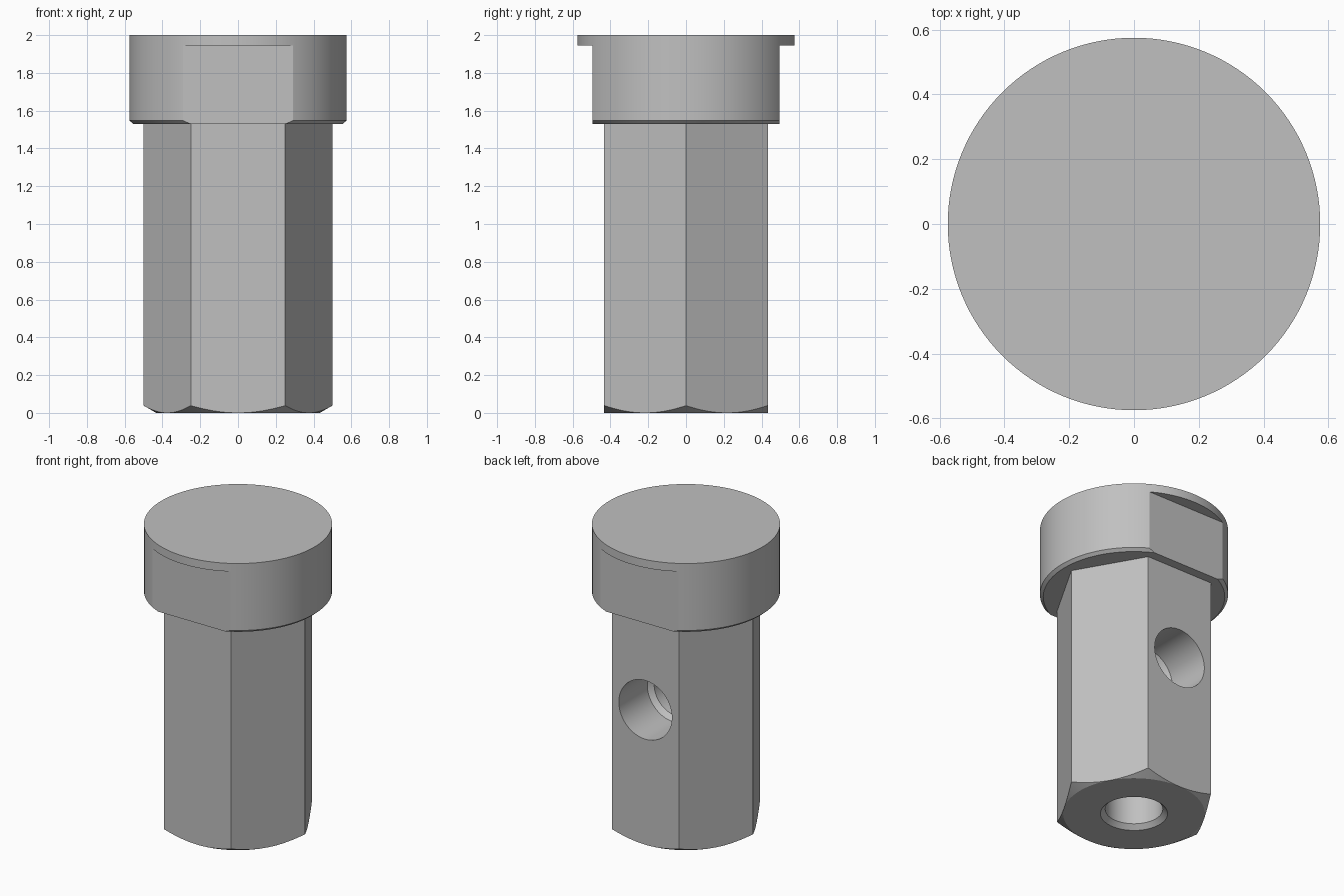
import bpy, bmesh, math
from mathutils import Matrix

cube = bpy.data.objects.get("Cube")
if cube:
    bpy.data.objects.remove(cube, do_unlink=True)

steel = bpy.data.materials.new("plain grey")
steel.use_nodes = True
grey = (0.53, 0.53, 0.53, 1)
steel.diffuse_color = grey
steel.node_tree.nodes["Principled BSDF"].inputs["Base Color"].default_value = grey


def finish(name, bm):
    bmesh.ops.recalc_face_normals(bm, faces=bm.faces[:])
    mesh = bpy.data.meshes.new(name)
    bm.to_mesh(mesh)
    bm.free()
    mesh.materials.append(steel)
    obj = bpy.data.objects.new(name, mesh)
    bpy.context.collection.objects.link(obj)
    return obj


def lathe(name, profile, sides=96, matrix=Matrix()):
    """Closed solid turned around z from (radius, height) points."""
    bm = bmesh.new()
    rings = []
    for r, z in profile:
        angles = [2 * math.pi * i / sides for i in range(sides)]
        rings.append([bm.verts.new((r * math.cos(a), r * math.sin(a), z)) for a in angles])
    for low, high in zip(rings, rings[1:]):
        for i in range(sides):
            j = (i + 1) % sides
            bm.faces.new((low[i], low[j], high[j], high[i]))
    bm.faces.new(rings[0])
    bm.faces.new(rings[-1])
    bm.transform(matrix)
    return finish(name, bm)


def box(name, low, high):
    bm = bmesh.new()
    bmesh.ops.create_cube(bm, size=1)
    for v in bm.verts:
        v.co = [a if c < 0 else b for c, a, b in zip(v.co, low, high)]
    return finish(name, bm)


def cut(obj, tool, operation="DIFFERENCE"):
    tool.hide_render = True
    mod = obj.modifiers.new("cut", "BOOLEAN")
    mod.operation = operation
    mod.solver = "EXACT"
    mod.object = tool
    bpy.context.view_layer.objects.active = obj
    bpy.ops.object.modifier_apply(modifier=mod.name)
    bpy.data.objects.remove(tool, do_unlink=True)


# Round head with a chamfered lower rim and wrench flats front and back
HEAD_R, HEAD_Z, TOP = 0.575, 1.53, 2.0
head = lathe("round_head", [(HEAD_R - 0.02, HEAD_Z), (HEAD_R, HEAD_Z + 0.018), (HEAD_R, TOP)], 128)
for side in (-1, 1):
    y = sorted((side * 0.495, side * 0.8))
    cut(head, box("flat_cutter", (-1, y[0], 1.4), (1, y[1], 1.945)))

# Hexagonal shank, its lower corners turned to a cone
shank = lathe("hex_shank", [(0.5, 0), (0.5, HEAD_Z + 0.03)], 6)
cone = lathe("corner_cone", [(0.433, 0), (0.433 + 0.121, 0.07), (0.554, 1.8)], 120)
cut(shank, cone, "INTERSECT")

# Blind bore with countersink in the bottom
cut(shank, lathe("bore_cutter", [(0.225, -0.02), (0.176, 0.03), (0.176, 0.6)]))

# Stepped side port in the back face
turn = Matrix.Translation((0, 0, 0.91)) @ Matrix.Rotation(-math.pi / 2, 4, "X")
cut(shank, lathe("port_cutter", [(0.168, -0.1), (0.168, 0.1), (0.198, 0.13), (0.198, 0.6)], 96, turn))

for obj in (head, shank):
    bpy.ops.object.select_all(action="DESELECT")
    obj.select_set(True)
    bpy.context.view_layer.objects.active = obj
    bpy.ops.object.shade_smooth_by_angle(angle=math.radians(18))
